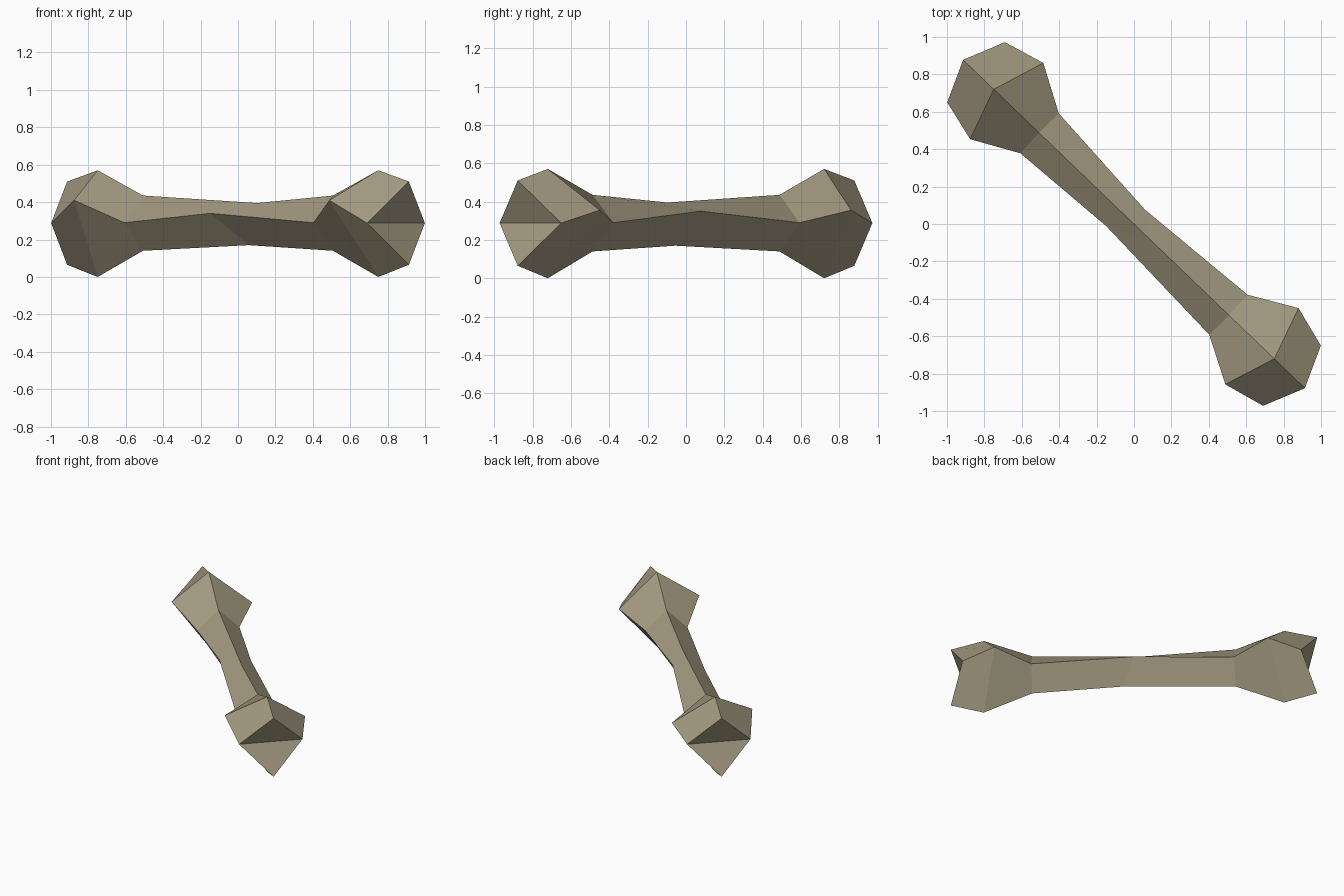
import bpy, bmesh, math
from mathutils import Matrix

if "Cube" in bpy.data.objects:
    bpy.data.objects.remove(bpy.data.objects["Cube"])

# Single bone colour
mat = bpy.data.materials.new("aged bone")
mat.diffuse_color = (0.37, 0.325, 0.22, 1)
mat.use_nodes = True
mat.node_tree.nodes["Principled BSDF"].inputs["Base Color"].default_value = mat.diffuse_color

# Diamond sections of one half: top, left side, bottom, right side
# each point is (along bone, across bone, height)
neck = [(0.704, 0, 0.435), (0.70, -0.148, 0.29), (0.704, 0, 0.14), (0.70, 0.148, 0.29)]
knob = [(1.04, 0, 0.57), (0.946, -0.28, 0.41), (1.04, 0, 0.0), (0.946, 0.285, 0.355)]
tip = [(1.267, 0, 0.51), (1.171, -0.223, 0.288), (1.267, 0, 0.065), (1.171, 0.223, 0.288)]
# Slightly crooked waist
waist = [(0.14, 0, 0.395), (-0.10, -0.111, 0.34), (0.08, 0, 0.17), (-0.01, 0.096, 0.35)]


def mirrored(ring):
    return [(-u, v, z) for u, v, z in ring]


rings = [mirrored(tip), mirrored(knob), mirrored(neck), waist, neck, knob, tip]

# Loft the shaft and knobs
bm = bmesh.new()
loops = [[bm.verts.new(p) for p in ring] for ring in rings]
for a, b in zip(loops, loops[1:]):
    for i in range(4):
        j = (i + 1) % 4
        bm.faces.new((a[i], a[j], b[j], b[i]))

# Notched ends: two triangles folded inward along the side-to-side line
for top, left, bottom, right in (loops[0], loops[-1]):
    bm.faces.new((top, left, right))
    bm.faces.new((left, bottom, right))

# Lay the bone diagonally
bmesh.ops.rotate(bm, verts=bm.verts, cent=(0, 0, 0),
                 matrix=Matrix.Rotation(-math.radians(43.85), 3, 'Z'))
bmesh.ops.recalc_face_normals(bm, faces=bm.faces)
mesh = bpy.data.meshes.new("bone")
bm.to_mesh(mesh)
bm.free()
mesh.materials.append(mat)
bpy.context.collection.objects.link(bpy.data.objects.new("bone", mesh))
